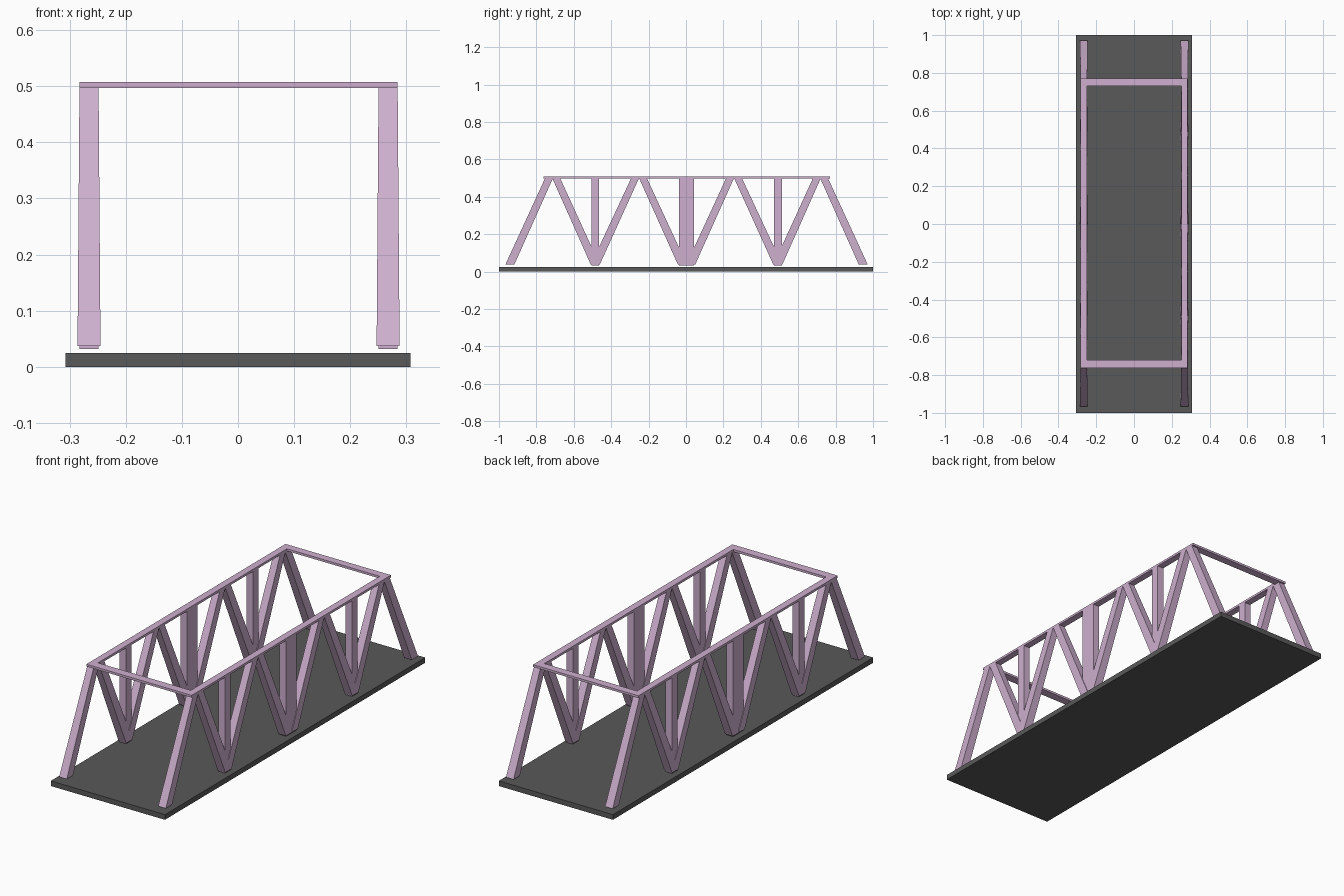
import bpy

if "Cube" in bpy.data.objects:
    bpy.data.objects.remove(bpy.data.objects["Cube"])

Y0 = 0.003        # centre of the truss along y
X0 = 0.001        # centre of the truss across x
TOP, CHORD_Z = 0.508, 0.497


def material(name, rgb):
    m = bpy.data.materials.new(name)
    m.diffuse_color = (*rgb, 1)
    m.use_nodes = True
    m.node_tree.nodes["Principled BSDF"].inputs["Base Color"].default_value = m.diffuse_color
    return m


pink = material("pink_paint", (0.62, 0.43, 0.62))
dark = material("dark_deck", (0.10, 0.10, 0.10))


def prism(name, low, high, mat):
    """Solid between two level rectangles given as (x0, x1, y0, y1, z)."""
    verts = []
    for x0, x1, y0, y1, z in (low, high):
        verts += [(x0, y0, z), (x1, y0, z), (x1, y1, z), (x0, y1, z)]
    faces = [(3, 2, 1, 0), (4, 5, 6, 7)]
    faces += [(i, (i + 1) % 4, (i + 1) % 4 + 4, i + 4) for i in range(4)]
    me = bpy.data.meshes.new(name)
    me.from_pydata(verts, [], faces)
    me.materials.append(mat)
    ob = bpy.data.objects.new(name, me)
    bpy.context.collection.objects.link(ob)
    return ob


def box(name, x0, x1, y0, y1, z0, z1, mat):
    return prism(name, (x0, x1, y0, y1, z0), (x0, x1, y0, y1, z1), mat)


def diagonal(name, xc, y_low, y_high):
    """Leaning brace, slightly thicker at its foot."""
    a, b = 0.0205, 0.024    # foot half sizes
    c, d = 0.0170, 0.021    # head half sizes
    prism(name, (xc - a, xc + a, y_low - b, y_low + b, 0.037),
          (xc - c, xc + c, y_high - d, y_high + d, CHORD_Z + 0.003), pink)


# road deck
box("deck", -0.307, 0.307, -1, 1, 0, 0.025, dark)

# top cross beams between the two chords
for end, ya, yb in (("front", -0.762, -0.721), ("back", 0.731, 0.769)):
    box(end + "_cross_beam", X0 - 0.25, X0 + 0.25, ya, yb, CHORD_Z, TOP, pink)

for side, s in (("left", -1), ("right", 1)):
    xc = X0 + s * 0.2665
    # top chord
    box(side + "_top_chord", xc - 0.017, xc + 0.017, -0.762, 0.769,
        CHORD_Z, TOP, pink)
    # vertical posts, the middle one is double width
    for label, y, half in (("front", -0.488, 0.021), ("middle", 0, 0.04),
                           ("back", 0.488, 0.021)):
        box(f"{side}_{label}_post", xc - 0.017, xc + 0.017,
            Y0 + y - half, Y0 + y + half, 0.032, CHORD_Z + 0.003, pink)
    # braces, mirrored front to back
    for label, m in (("front", -1), ("back", 1)):
        for part, lo, hi in (("end_post", 0.945, 0.735),
                             ("outer_brace", 0.488, 0.697),
                             ("inner_brace", 0.488, 0.275),
                             ("centre_brace", 0.022, 0.233)):
            diagonal(f"{side}_{label}_{part}", xc, Y0 + m * lo, Y0 + m * hi)
